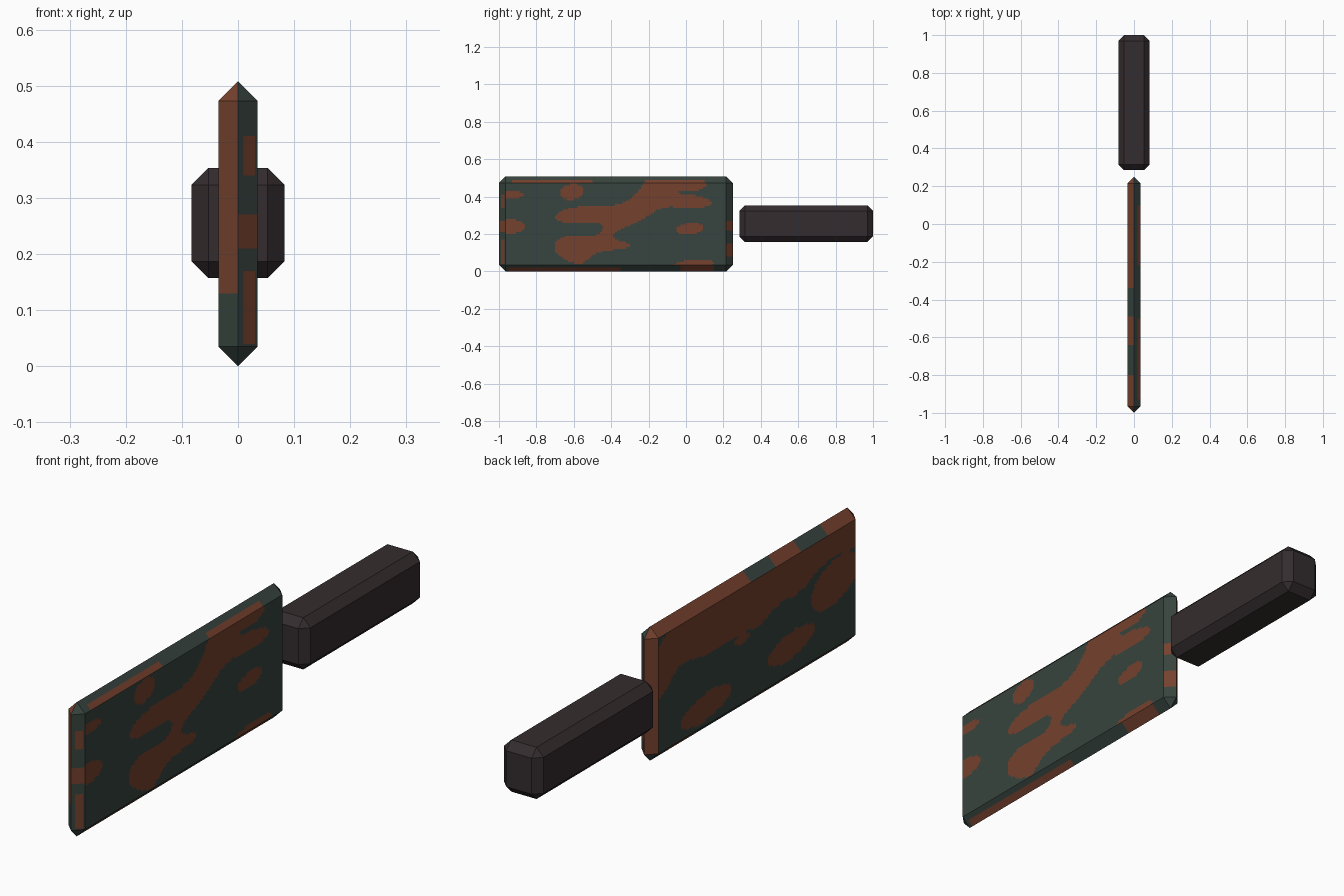
import bpy, bmesh
from mathutils import Vector

if "Cube" in bpy.data.objects:
    bpy.data.objects.remove(bpy.data.objects["Cube"])


def mat(name, rgb):
    m = bpy.data.materials.new(name)
    lin = [((c / 255 + 0.055) / 1.055) ** 2.4 for c in rgb]
    m.diffuse_color = (*lin, 1)
    m.use_nodes = True
    m.node_tree.nodes["Principled BSDF"].inputs["Base Color"].default_value = m.diffuse_color
    return m


green = mat("dark green steel", (55, 68, 62))
rust = mat("rust", (117, 65, 46))
grip = mat("dark brown grip", (52, 44, 46))


def chamfered_box(lo, hi, c):
    """Box with all edges chamfered by c, as a bmesh."""
    lo, hi = Vector(lo), Vector(hi)
    mid, h = (lo + hi) / 2, (hi - lo) / 2
    bm = bmesh.new()
    for axis in range(3):
        for sx in (-1, 1):
            for sy in (-1, 1):
                for sz in (-1, 1):
                    p = [(h[i] - (0 if i == axis else c)) * s
                         for i, s in enumerate((sx, sy, sz))]
                    bm.verts.new(mid + Vector(p))
    bmesh.ops.remove_doubles(bm, verts=bm.verts[:], dist=1e-4)
    bmesh.ops.convex_hull(bm, input=bm.verts[:])
    bmesh.ops.dissolve_limit(bm, angle_limit=0.02, verts=bm.verts[:], edges=bm.edges[:])
    bmesh.ops.recalc_face_normals(bm, faces=bm.faces[:])
    return bm


def finish(bm, name, mats):
    me = bpy.data.meshes.new(name)
    bm.to_mesh(me)
    bm.free()
    for m in mats:
        me.materials.append(m)
    ob = bpy.data.objects.new(name, me)
    bpy.context.collection.objects.link(ob)
    return ob


def rounded(pts):
    """Corner-cutting to soften a rust outline."""
    for _ in range(2):
        out = []
        for (a, b), (c, d) in zip(pts, pts[1:] + pts[:1]):
            out += [(.75 * a + .25 * c, .75 * b + .25 * d),
                    (.25 * a + .75 * c, .25 * b + .75 * d)]
        pts = out
    return pts


def inside(y, z, poly):
    hit = False
    for (a, b), (c, d) in zip(poly, poly[1:] + poly[:1]):
        if (b > z) != (d > z) and y < a + (z - b) * (c - a) / (d - b):
            hit = not hit
    return hit


def in_blobs(y, z, blobs):
    return any(((y - a) / ry) ** 2 + ((z - b - k * (y - a)) / rz) ** 2 < 1
               for a, b, ry, rz, k in blobs)


# Rust patches on the right face: one branching stain plus blobs (y, z, ry, rz, slant)
right_stain = rounded([
    (-.22, .50), (-.25, .425), (-.33, .365), (-.43, .345), (-.57, .35), (-.67, .325),
    (-.71, .29), (-.66, .26), (-.57, .255), (-.44, .265), (-.45, .20), (-.54, .185),
    (-.67, .19), (-.72, .12), (-.64, .055), (-.56, .035), (-.52, .07), (-.46, .11),
    (-.31, .12), (-.29, .15), (-.40, .175), (-.38, .215), (-.25, .265), (-.17, .32),
    (-.10, .35), (.02, .335), (.12, .345), (.15, .37), (.07, .405), (-.05, .415),
    (-.03, .43), (.07, .43), (.12, .46), (.08, .50)])
right_blobs = [(-.95, .41, .08, .025, 0), (-.95, .24, .09, .04, 0),
               (-.61, .425, .06, .042, .1), (.02, .228, .075, .03, .1),
               (.03, .035, .12, .025, .1)]
# Rust patches on the left face
left_stain = rounded([
    (.26, .52), (.26, .21), (.15, .27), (.09, .33), (-.02, .31), (-.10, .29), (-.25, .31),
    (-.40, .285), (-.49, .33), (-.64, .32), (-.74, .37), (-.85, .38), (-1.02, .36),
    (-1.02, .52)])
left_blobs = [(-.84, .285, .14, .085, -.15), (-.578, .144, .14, .05, -.08),
              (-.07, .105, .15, .05, -.08), (-.285, .28, .045, .02, 0)]


def is_rust(f):
    x, y, z = f.calc_center_median()
    n, right = f.normal, x > 0
    if abs(n.x) > .9:                                   # broad faces
        if right:
            return inside(y, z, right_stain) or in_blobs(y, z, right_blobs)
        return inside(y, z, left_stain) or in_blobs(y, z, left_blobs)
    if n.z > .5:                                        # top bevels
        if right:
            return z < .493 and (-.93 < y < -.5 or -.22 < y < .1)
        return not (-.486 < y < -.336 or -.80 < y < -.636)
    if n.z < -.5:                                       # bottom bevels
        return z < .02 and -.95 < y < -.35 or -.03 < y < .15
    if n.y < -.5:                                       # front bevels
        if right:
            return .21 < z < .27 or .012 < x < .026 and (.04 < z < .17 or .34 < z < .41)
        return z > .13
    return not right or .08 < z < .15 or .22 < z < .27  # rear bevels


# Blade: chamfered slab, sliced into a fine grid so the rust follows face edges
bm = chamfered_box((-.035, -1, 0), (.035, .25, .508), .035)
for axis, start, count in ((1, -1, 125), (2, 0, 51)):
    for i in range(1, count):
        co, no = Vector(), Vector()
        co[axis], no[axis] = start + i * .01, 1
        bmesh.ops.bisect_plane(bm, geom=bm.verts[:] + bm.edges[:] + bm.faces[:],
                               dist=1e-5, plane_co=co, plane_no=no)
# Lengthwise cuts so streaks can run along the narrow front bevels
bm.normal_update()
for f in bm.faces:
    f.material_index = int(is_rust(f))
finish(bm, "blade", [green, rust])

# Handle: chunky chamfered bar behind the blade
finish(chamfered_box((-.083, .285, .157), (.083, 1, .353), .03), "handle", [grip])
